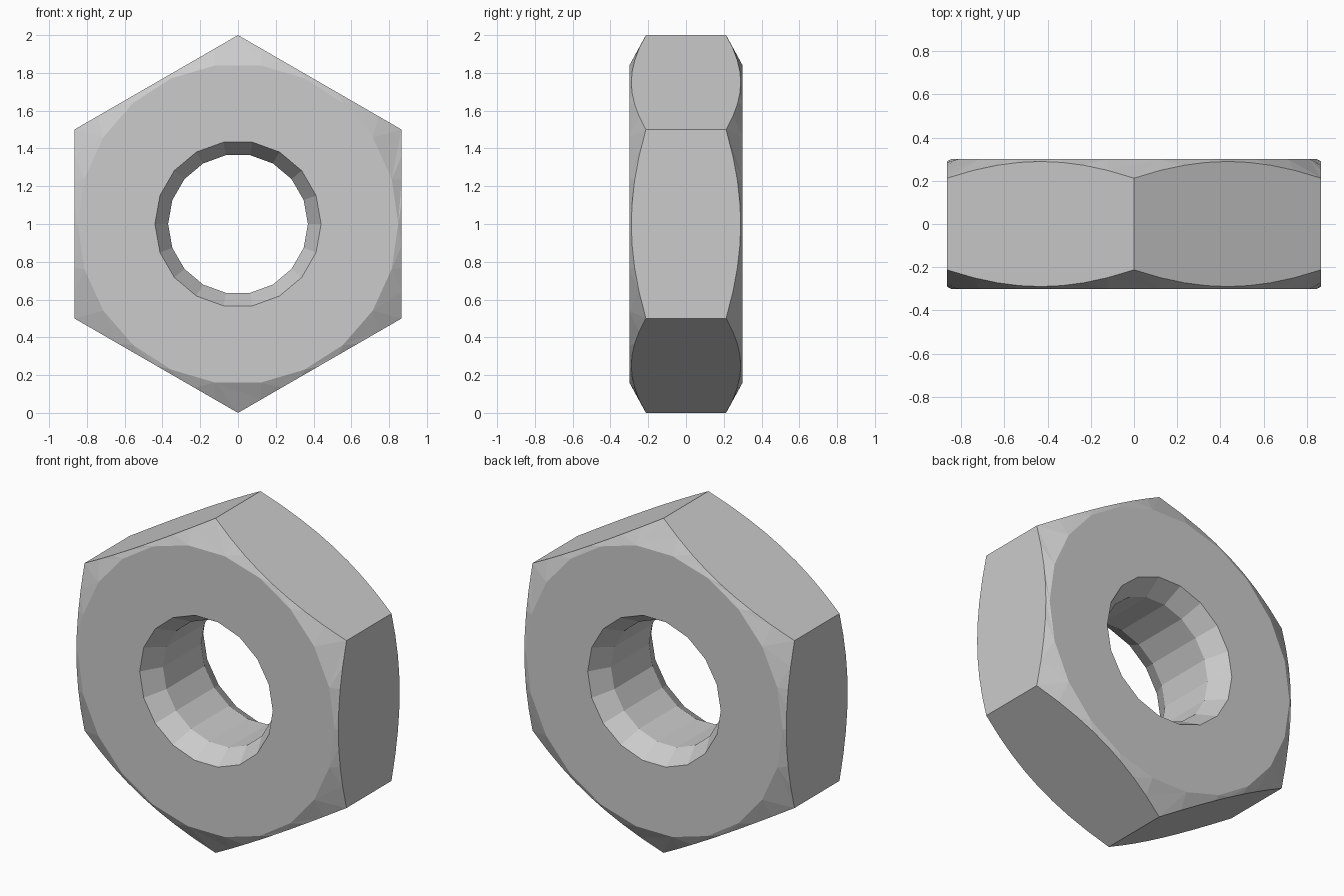
import bpy, bmesh
from math import pi, sin, cos, tan, radians

if "Cube" in bpy.data.objects:
    bpy.data.objects.remove(bpy.data.objects["Cube"])

HALF, RIM, CENTRE = 0.3, 0.848, 1.0
bm = bmesh.new()


def ring(count, radius, y):
    """Closed ring of vertices around the y axis; radius and y are functions of angle."""
    verts = []
    for i in range(count):
        a = 2 * pi * i / count
        r = radius(a)
        verts.append(bm.verts.new((r * cos(a), y(r), CENTRE + r * sin(a))))
    return verts


def circle(count, radius, y):
    return ring(count, lambda a: radius, lambda r: y)


def hexagon(side):
    """Hexagon outline whose edge follows the 30 degree chamfer cone."""
    def radius(a):
        return cos(pi / 6) / cos((a + pi / 6) % (pi / 3) - pi / 6)
    return ring(48, radius, lambda r: side * (HALF - (r - RIM) * tan(radians(30))))


def stitch(a, b):
    """Join two rings of any vertex count, both starting at angle zero."""
    i = j = 0
    na, nb = len(a), len(b)
    while i < na or j < nb:
        if j == nb or (i < na and (i + 1) * nb <= (j + 1) * na):
            bm.faces.new((a[i % na], a[(i + 1) % na], b[j % nb]))
            i += 1
        else:
            bm.faces.new((a[i % na], b[(j + 1) % nb], b[j % nb]))
            j += 1


# Rings from the bore outwards for each end
def end_rings(side):
    return [circle(18, 0.37, side * (HALF - 0.12)),   # bore
            circle(18, 0.44, side * HALF),            # hole countersink
            circle(22, RIM, side * HALF),             # flat face rim
            hexagon(side)]                            # chamfered corners


rings = end_rings(-1) + end_rings(1)[::-1]
for k, r in enumerate(rings):
    stitch(r, rings[(k + 1) % len(rings)])

# Merge coplanar triangles into clean flat faces
bmesh.ops.dissolve_limit(bm, angle_limit=radians(0.1), verts=bm.verts[:], edges=bm.edges[:])
bmesh.ops.recalc_face_normals(bm, faces=bm.faces[:])

mesh = bpy.data.meshes.new("hex_nut")
bm.to_mesh(mesh)
bm.free()
bpy.context.collection.objects.link(bpy.data.objects.new("hex_nut", mesh))
